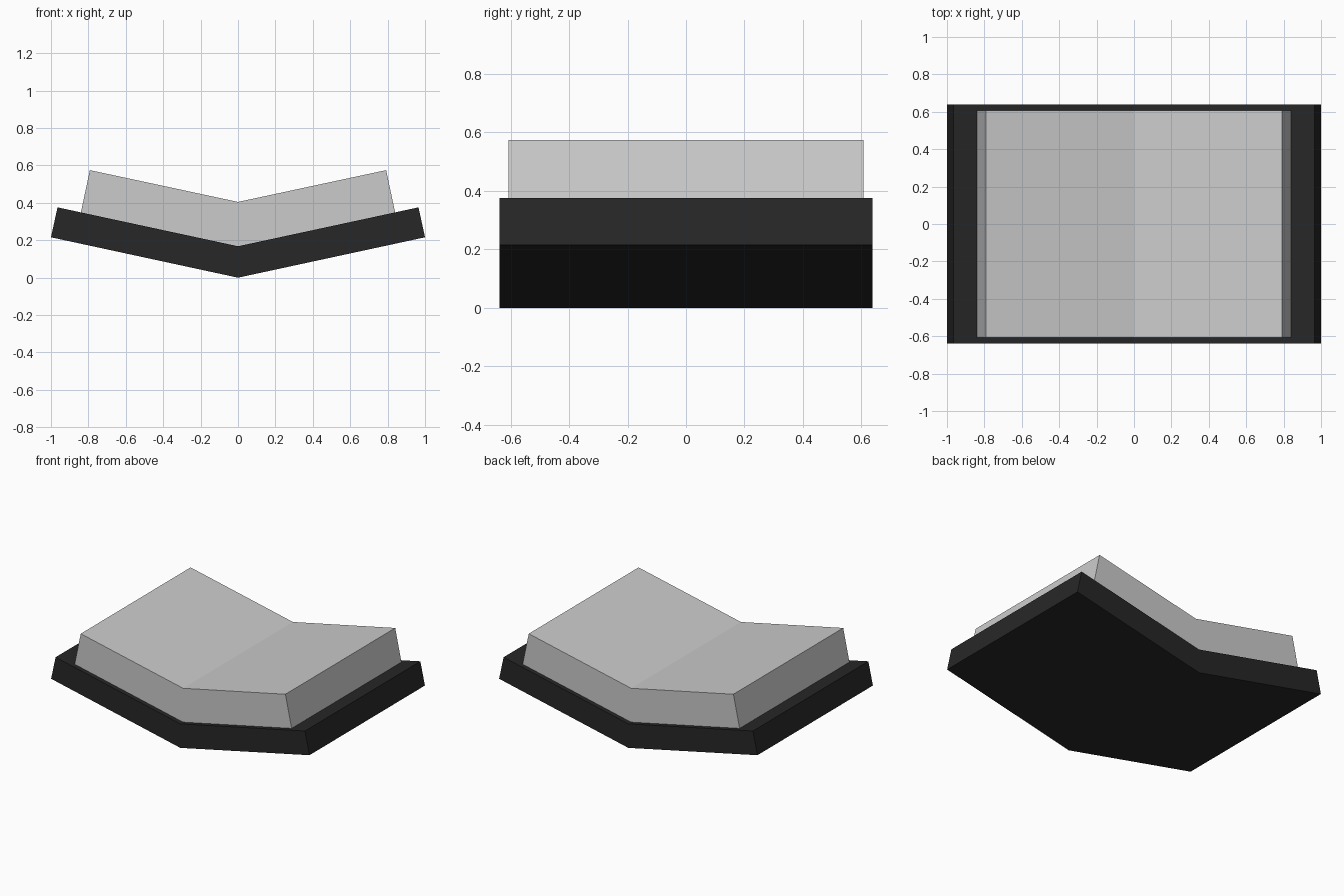
import bpy, bmesh

if "Cube" in bpy.data.objects:
    bpy.data.objects.remove(bpy.data.objects["Cube"])


def chevron(name, half, depth):
    """Mirror a right-half profile (x, z) into a V-shaped slab running along y."""
    # half: bottom centre, bottom end, top end, top centre
    bm = bmesh.new()
    for sx in (1, -1):
        ring = [bm.verts.new((sx * x, -depth / 2, z)) for x, z in half]
        face = bm.faces.new(ring)
        moved = bmesh.ops.extrude_face_region(bm, geom=[face])["geom"]
        verts = [v for v in moved if isinstance(v, bmesh.types.BMVert)]
        bmesh.ops.translate(bm, verts=verts, vec=(0, depth, 0))
    # remove the inner walls at the fold and weld the halves
    inner = [f for f in bm.faces if all(abs(v.co.x) < 1e-6 for v in f.verts)]
    bmesh.ops.delete(bm, geom=inner, context='FACES')
    bmesh.ops.remove_doubles(bm, verts=bm.verts[:], dist=1e-5)
    bmesh.ops.recalc_face_normals(bm, faces=bm.faces[:])
    mesh = bpy.data.meshes.new(name)
    bm.to_mesh(mesh)
    bm.free()
    obj = bpy.data.objects.new(name, mesh)
    bpy.context.collection.objects.link(obj)
    return obj


# Dark V-shaped base
base = chevron("base_plate", [(0, 0), (1, 0.216), (0.965, 0.376), (0, 0.168)], 1.276)
dark = bpy.data.materials.new("dark")
dark.diffuse_color = (0.02, 0.02, 0.02, 1)
dark.use_nodes = True
dark.node_tree.nodes["Principled BSDF"].inputs["Base Color"].default_value = dark.diffuse_color
base.data.materials.append(dark)

# Grey pad resting on the base
chevron("pad", [(0, 0.168), (0.84, 0.349), (0.792, 0.575), (0, 0.405)], 1.214)
